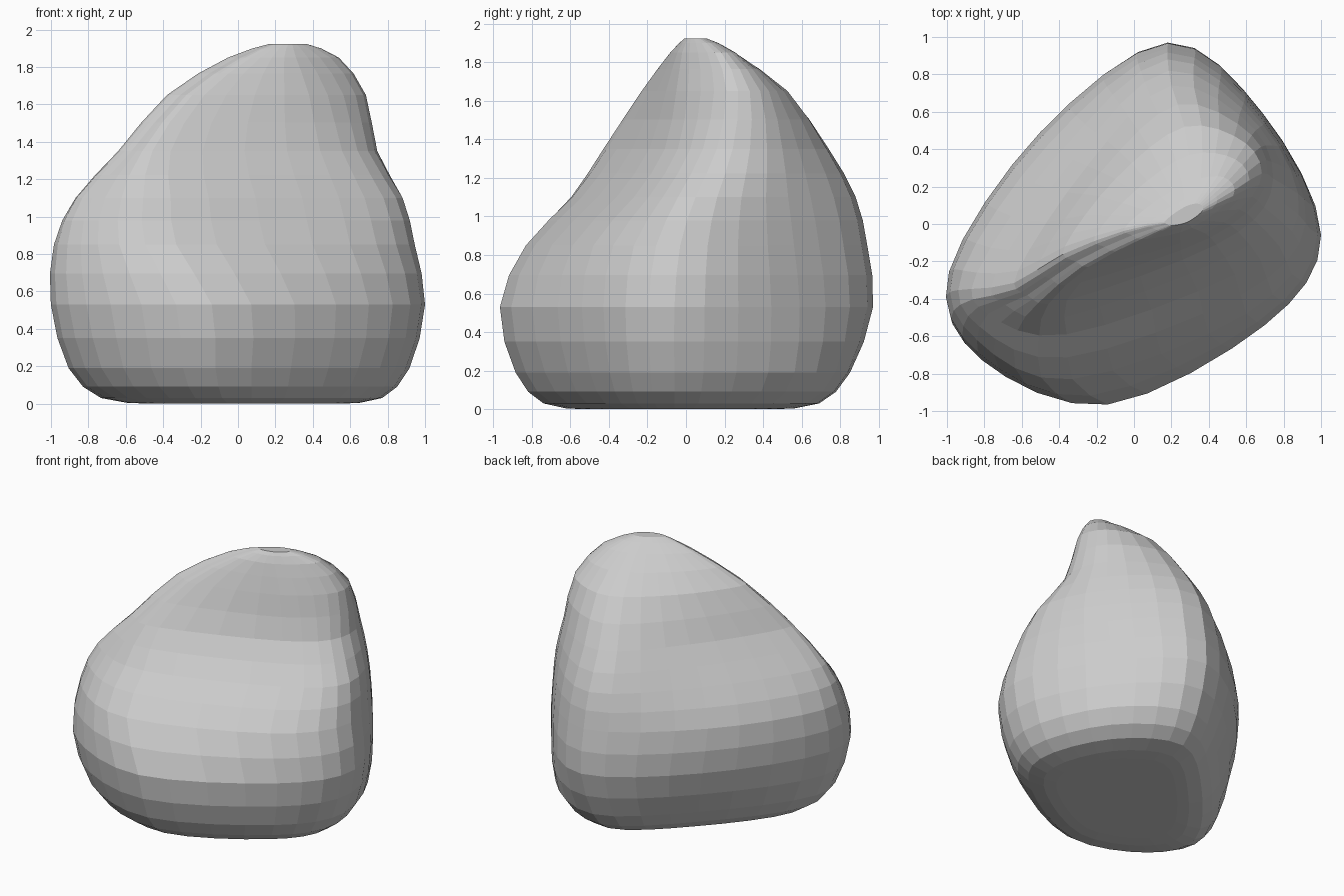
import bpy, bmesh
from mathutils import Vector

if "Cube" in bpy.data.objects:
    bpy.data.objects.remove(bpy.data.objects["Cube"])

# Control rings: height -> 8 outline points (W, SW, S, SE, E, NE, N, NW)
WAIST = [(-.985, -.27), (-.81, -.73), (-.14, -.965), (.7, -.54),
         (1, -.06), (.69, .59), (.18, .97), (-.48, .5)]
UPPER = {
    .85: [(-.965, -.24), (-.84, -.62), (-.33, -.83), (.6, -.48),
          (.945, -.03), (.7, .56), (.18, .94), (-.5, .46)],
    1.1: [(-.84, -.26), (-.78, -.48), (-.36, -.59), (.54, -.27),
          (.88, .05), (.69, .53), (.18, .88), (-.4, .38)],
    1.35: [(-.62, -.25), (-.57, -.38), (-.36, -.41), (.44, -.11),
           (.73, .16), (.65, .5), (.2, .74), (-.25, .31)],
    1.65: [(-.37, -.12), (-.31, -.2), (-.18, -.22), (.38, -.05),
           (.67, .21), (.6, .43), (.27, .52), (-.1, .24)],
    1.85: [(-.05, -.02), (-.01, -.06), (.07, -.08), (.31, -.02),
           (.53, .15), (.48, .25), (.31, .23), (.1, .11)],
}


def scaled(ring, centre, s, z):
    cx, cy = centre
    return [Vector((cx + (x - cx) * s, cy + (y - cy) * s, z)) for x, y in ring]


def catmull(a, b, c, d, t):
    return .5 * (2 * b + (c - a) * t + (2 * a - 5 * b + 4 * c - d) * t * t
                 + (3 * b - a - 3 * c + d) * t ** 3)


def smooth(points, steps, closed):
    n = len(points)
    out = []
    for i in range(n if closed else n - 1):
        ids = [i - 1, i, i + 1, i + 2]
        ids = [j % n if closed else min(max(j, 0), n - 1) for j in ids]
        out += [catmull(*(points[j] for j in ids), k / steps) for k in range(steps)]
    return out if closed else out + [points[-1]]


# Rounded underside: fuller at the north-east, tucked in at the north-west
rings = []
for s, z in ((.52, 0), (.75, .03), (.91, .19)):
    ring = scaled(WAIST, (.08, -.06), s, z)
    for i, f in ((5, 1.06), (6, .97), (7, .92)):
        ring[i].xy = ring[i].xy * f
    rings.append(ring)

# Waist, shoulder shelf and leaning summit
rings.append(scaled(WAIST, (0, 0), 1, .53))
rings += [scaled(r, (0, 0), 1, z) for z, r in UPPER.items()]
rings.append(scaled(UPPER[1.85], (.28, .03), .35, 1.922))

# Smooth up each column, then around each level
columns = [smooth([r[i] for r in rings], 2, False) for i in range(8)]
levels = [smooth([c[k] for c in columns], 4, True) for k in range(len(columns[0]))]

# Skin of the boulder, flat shaded
bm = bmesh.new()
grid = [[bm.verts.new((p.x, p.y, max(p.z, 0))) for p in level] for level in levels]
for lower, upper in zip(grid, grid[1:]):
    for i in range(len(lower)):
        j = (i + 1) % len(lower)
        bm.faces.new((lower[i], lower[j], upper[j], upper[i]))
bm.faces.new(grid[0][::-1])
bm.faces.new(grid[-1])
bmesh.ops.recalc_face_normals(bm, faces=bm.faces)

mesh = bpy.data.meshes.new("boulder")
bm.to_mesh(mesh)
bm.free()
boulder = bpy.data.objects.new("boulder", mesh)
bpy.context.collection.objects.link(boulder)
